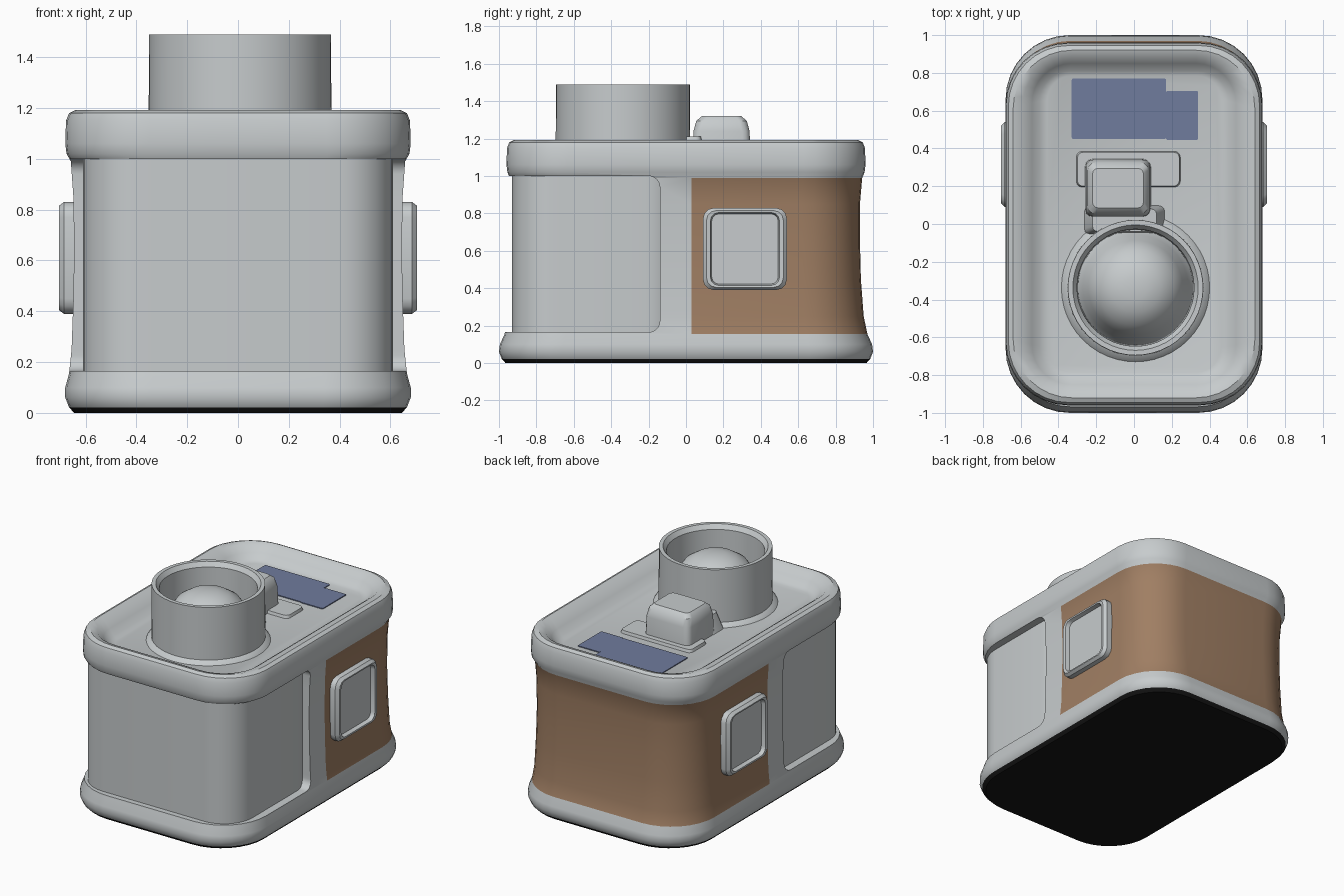
import bpy, bmesh, math
from mathutils import Matrix, Vector

old = bpy.data.objects.get("Cube")
if old:
    bpy.data.objects.remove(old, do_unlink=True)


def material(name, rgb, rough=0.6):
    m = bpy.data.materials.new(name)
    m.use_nodes = True
    m.diffuse_color = (*rgb, 1)
    node = next(n for n in m.node_tree.nodes if n.type == 'BSDF_PRINCIPLED')
    node.inputs["Base Color"].default_value = (*rgb, 1)
    node.inputs["Roughness"].default_value = rough
    return m


GREY = material("light grey plastic", (0.57, 0.60, 0.61))
BROWN = material("brown grip", (0.35, 0.21, 0.125))
BLUE = material("blue window", (0.16, 0.20, 0.34))
BLACK = material("black base", (0.008, 0.008, 0.008))


def finish(name, bm, mats):
    bmesh.ops.recalc_face_normals(bm, faces=bm.faces)
    mesh = bpy.data.meshes.new(name)
    bm.to_mesh(mesh)
    bm.free()
    for m in mats:
        mesh.materials.append(m)
    ob = bpy.data.objects.new(name, mesh)
    bpy.context.collection.objects.link(ob)
    return ob


def smooth(ob, degrees=35):
    bpy.ops.object.select_all(action='DESELECT')
    ob.select_set(True)
    bpy.context.view_layer.objects.active = ob
    bpy.ops.object.shade_smooth_by_angle(angle=math.radians(degrees))


def rounded_rect(hx, hy, r, split=None, steps=8):
    """Counter-clockwise rounded rectangle, optionally split on both long sides."""
    pts = []
    for k, (sx, sy) in enumerate([(1, 1), (-1, 1), (-1, -1), (1, -1)]):
        for i in range(steps + 1):
            a = math.pi / 2 * (k + i / steps)
            pts.append((sx * (hx - r) + r * math.cos(a),
                        sy * (hy - r) + r * math.sin(a)))
        if split is not None and k in (1, 3):
            pts.append((sx * hx, split))
    return pts


def loft(name, layers, mats, place=Matrix(), split=None, rule=None, steps=8):
    """Skin a stack of (half x, half y, corner radius, height) sections."""
    bm = bmesh.new()
    rings = [[bm.verts.new(place @ Vector((x, y, z)))
              for x, y in rounded_rect(hx, hy, r, split, steps)]
             for hx, hy, r, z in layers]
    for a, b in zip(rings, rings[1:]):
        for i in range(len(a)):
            j = (i + 1) % len(a)
            bm.faces.new((a[i], a[j], b[j], b[i]))
    bm.faces.new(rings[0][::-1])
    bm.faces.new(rings[-1])
    if rule:
        for f in bm.faces:
            f.material_index = rule(f.calc_center_median())
    return finish(name, bm, mats)


def lathe(name, profile, mats, centre, steps=48):
    bm = bmesh.new()
    verts = [bm.verts.new((r, 0, z)) for r, z in profile]
    edges = [bm.edges.new(p) for p in zip(verts, verts[1:])]
    bmesh.ops.spin(bm, geom=verts + edges, cent=(0, 0, 0), axis=(0, 0, 1),
                   angle=math.tau, steps=steps)
    bmesh.ops.remove_doubles(bm, verts=bm.verts, dist=0.0005)
    bmesh.ops.translate(bm, verts=bm.verts, vec=centre)
    return finish(name, bm, mats)


def at(x, y, z=0):
    return Matrix.Translation((x, y, z))


# Housing: flared base, waisted grip, thick top rim and sunken deck
def housing_colour(c):
    if c.z < 0.02:
        return 2
    return 1 if 0.155 < c.z < 0.99 and c.y > 0.03 else 0


housing = loft("housing", [
    (0.645, 0.965, 0.32, 0.0), (0.665, 0.985, 0.33, 0.022),
    (0.68, 1.0, 0.34, 0.06), (0.68, 0.995, 0.34, 0.10),
    (0.665, 0.97, 0.33, 0.155), (0.655, 0.95, 0.32, 0.25),
    (0.648, 0.935, 0.31, 0.45), (0.645, 0.93, 0.31, 0.65),
    (0.648, 0.93, 0.31, 0.85), (0.658, 0.942, 0.32, 0.99),
    (0.675, 0.955, 0.32, 1.02), (0.68, 0.96, 0.33, 1.06),
    (0.677, 0.957, 0.33, 1.15), (0.665, 0.945, 0.32, 1.18),
    (0.64, 0.92, 0.31, 1.192), (0.59, 0.885, 0.26, 1.182),
    (0.54, 0.85, 0.21, 1.145), (0.50, 0.81, 0.16, 1.11),
    (0.46, 0.785, 0.13, 1.10)],
    [GREY, BROWN, BLACK], split=0.03, rule=housing_colour)

# Front recess wraps round the nose between base and rim
turn = Matrix(((0, 0, 1, 0), (1, 0, 0, 0), (0, 1, 0, 0), (0, 0, 0, 1)))
cutter = loft("recess_cutter", [(0.53, 0.4175, 0.06, -1), (0.53, 0.4175, 0.06, 1)],
              [GREY], place=at(0, -0.67, 0.5825) @ turn)
cutter.hide_render = True
cut = housing.modifiers.new("front recess", 'BOOLEAN')
cut.operation = 'DIFFERENCE'
cut.solver = 'EXACT'
cut.object = cutter
bpy.context.view_layer.objects.active = housing
bpy.ops.object.modifier_apply(modifier=cut.name)
bpy.data.objects.remove(cutter, do_unlink=True)
smooth(housing)

# Inner panel showing in the recess
smooth(loft("front_panel", [(0.61, 0.465, 0.22, 0.1), (0.61, 0.465, 0.22, 1.05)],
            [GREY], place=at(0, -0.465)))

# Side buttons: raised frame with sunken face
for side, label in ((1, "left"), (-1, "right")):
    place = Matrix.Diagonal((side, 1, 1, 1)) @ at(0, 0.315, 0.61) @ turn
    smooth(loft(label + "_side_button", [
        (0.225, 0.22, 0.06, 0.60), (0.225, 0.22, 0.06, 0.685),
        (0.205, 0.205, 0.05, 0.705), (0.185, 0.195, 0.045, 0.703),
        (0.178, 0.188, 0.04, 0.675)], [GREY], place=place, steps=3))

# Round cup with a dome inside
smooth(lathe("cup", [
    (0.40, 1.09), (0.385, 1.11), (0.36, 1.125), (0.358, 1.49), (0.332, 1.49),
    (0.31, 1.46), (0.305, 1.16), (0.28, 1.20), (0.25, 1.30), (0.20, 1.375),
    (0.13, 1.42), (0.06, 1.438), (0, 1.44)], [GREY], (0.008, -0.337, 0)))

# Latch block behind the cup, its neck and the ledge beneath
smooth(loft("latch", [
    (0.175, 0.155, 0.04, 1.08), (0.17, 0.15, 0.04, 1.24),
    (0.16, 0.135, 0.04, 1.295), (0.135, 0.105, 0.03, 1.32)],
    [GREY], place=at(-0.085, 0.19), steps=3))
smooth(loft("latch_neck", [(0.22, 0.08, 0.03, 1.08), (0.17, 0.06, 0.03, 1.21)],
            [GREY], place=at(-0.05, 0.02), steps=3))
smooth(loft("latch_ledge", [(0.28, 0.10, 0.03, 1.08), (0.27, 0.09, 0.03, 1.12)],
            [GREY], place=at(-0.03, 0.29), steps=3))

# Blue window on the rear deck, with a stepped corner
for name, x, y, hx, hy in (("window_main", -0.08, 0.61, 0.25, 0.16),
                           ("window_step", 0.255, 0.575, 0.085, 0.13)):
    loft(name, [(hx, hy, 0.008, 1.098), (hx, hy, 0.008, 1.106)],
         [BLUE], place=at(x, y), steps=2)
